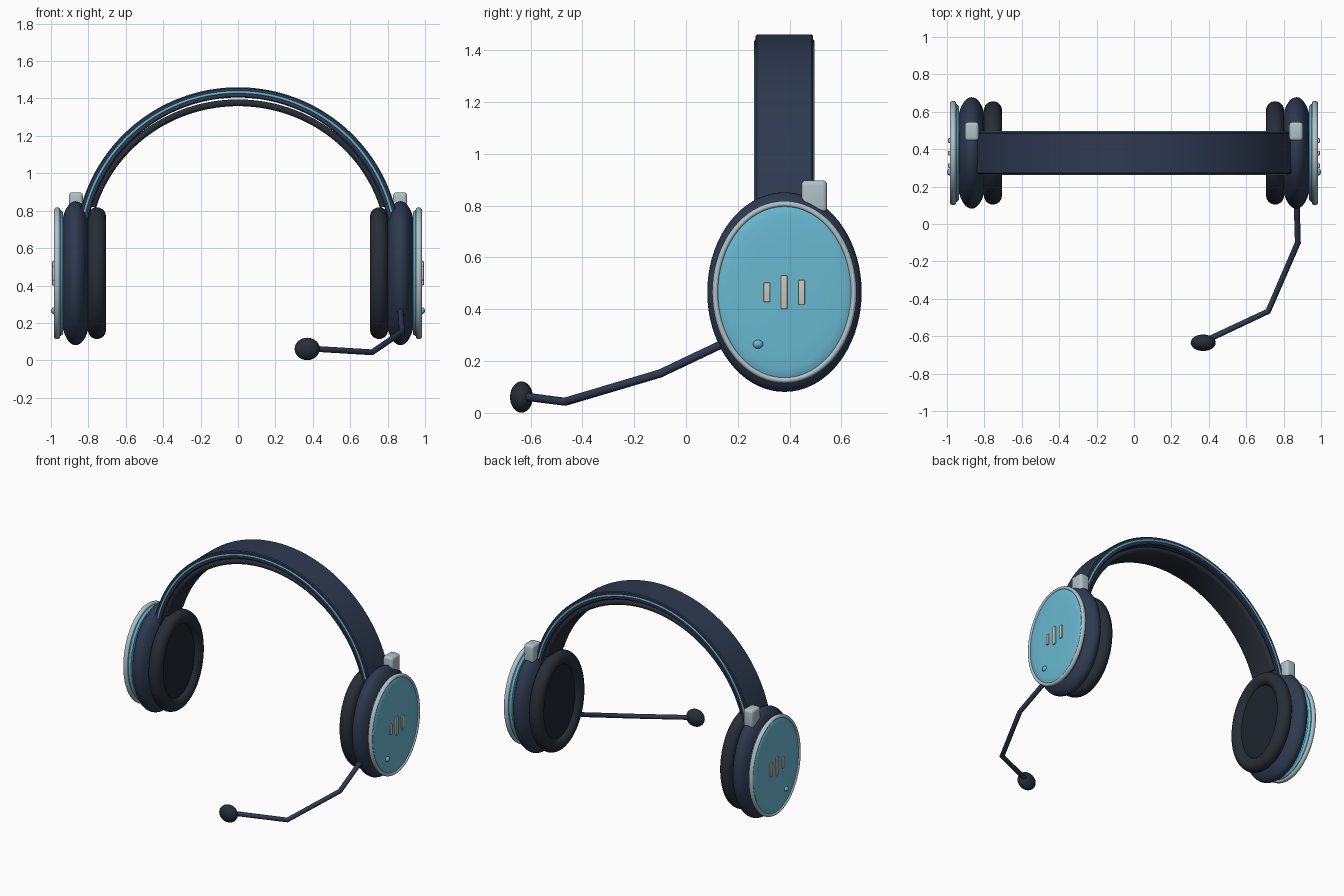
import bpy, bmesh, math
from mathutils import Vector

if "Cube" in bpy.data.objects:
    bpy.data.objects.remove(bpy.data.objects["Cube"])

CY, CZ = 0.38, 0.466          # centre of the ear cups in y and z


def material(name, rgb):
    m = bpy.data.materials.new(name)
    m.diffuse_color = (*rgb, 1)
    m.use_nodes = True
    m.node_tree.nodes["Principled BSDF"].inputs["Base Color"].default_value = m.diffuse_color
    return m


NAVY = material("navy", (0.027, 0.042, 0.08))
DARK = material("charcoal", (0.02, 0.027, 0.036))
PAD = material("inner_fabric", (0.012, 0.018, 0.026))
TEAL = material("teal", (0.14, 0.48, 0.63))
SILVER = material("silver", (0.43, 0.54, 0.58))
BEIGE = material("warm_grey", (0.6, 0.57, 0.5))


def finish(name, bm, mat, angle=40):
    bmesh.ops.recalc_face_normals(bm, faces=bm.faces)
    me = bpy.data.meshes.new(name)
    bm.to_mesh(me)
    bm.free()
    ob = bpy.data.objects.new(name, me)
    bpy.context.collection.objects.link(ob)
    me.materials.append(mat)
    bpy.ops.object.select_all(action='DESELECT')
    ob.select_set(True)
    bpy.context.view_layer.objects.active = ob
    bpy.ops.object.shade_smooth_by_angle(angle=math.radians(angle))
    return ob


def loft(name, rings, mat, closed=False):
    """Skin a list of point rings, capped at both ends or joined in a loop."""
    bm = bmesh.new()
    vs = [[bm.verts.new(p) for p in r] for r in rings]
    pairs = list(zip(vs, vs[1:])) + ([(vs[-1], vs[0])] if closed else [])
    for a, b in pairs:
        n = len(a)
        for i in range(n):
            bm.faces.new((a[i], a[(i + 1) % n], b[(i + 1) % n], b[i]))
    if not closed:
        bm.faces.new(vs[0])
        bm.faces.new(vs[-1])
    return finish(name, bm, mat)


def oval(name, side, profile, mat, closed=False, n=72):
    """Oval part around the ear axis; profile = (x, y radius, z radius)."""
    rings = [[(side * x, CY + a * math.cos(t), CZ + b * math.sin(t))
              for t in (2 * math.pi * i / n for i in range(n))] for x, a, b in profile]
    return loft(name, rings, mat, closed)


def tube_profile(x, a, b, rx, rr, n=24):
    return [(x + rx * math.cos(t), a + rr * math.sin(t), b + rr * math.sin(t))
            for t in (2 * math.pi * i / n for i in range(n))]


def block(name, centre, size, mat, bevel):
    bm = bmesh.new()
    bmesh.ops.create_cube(bm, size=1)
    bmesh.ops.scale(bm, vec=size, verts=bm.verts)
    bmesh.ops.translate(bm, vec=centre, verts=bm.verts)
    bmesh.ops.bevel(bm, geom=bm.edges[:], offset=bevel, segments=4,
                    profile=0.5, affect='EDGES')
    return finish(name, bm, mat)


def ball(name, centre, radii, mat):
    bm = bmesh.new()
    bmesh.ops.create_uvsphere(bm, u_segments=32, v_segments=20, radius=1)
    bmesh.ops.scale(bm, vec=radii, verts=bm.verts)
    bmesh.ops.translate(bm, vec=centre, verts=bm.verts)
    return finish(name, bm, mat)


def arch(name, rx, rz, section, mat, start, n=72):
    """Sweep a (y, inward offset) section over the head."""
    rings = []
    for i in range(n + 1):
        t = math.radians(start + (180 - 2 * start) * i / n)
        rings.append([((rx - d) * math.cos(t), y, 0.589 + (rz - d) * math.sin(t))
                      for y, d in section])
    return loft(name, rings, mat)


# ear cups, one per side
for side, tag in ((1, "right"), (-1, "left")):
    shell = []
    for i in range(25):
        t = math.pi * (0.001 + 0.998 * i / 24)
        d = 0.17 * (1 - math.sin(t))
        shell.append((0.868 - 0.078 * math.cos(t), 0.298 - d, 0.385 - d))
    oval(f"{tag}_cup_shell", side, shell, NAVY)
    oval(f"{tag}_ear_cushion", side, tube_profile(0.754, 0.228, 0.304, 0.048, 0.048), DARK, True)
    oval(f"{tag}_speaker_cover", side,
         [(0.738, 0.19, 0.265), (0.81, 0.19, 0.265)], PAD)
    oval(f"{tag}_outer_plate", side,
         [(0.935, 0.25, 0.325), (0.948, 0.262, 0.337), (0.972, 0.262, 0.337),
          (0.979, 0.25, 0.325), (0.983, 0.22, 0.295), (0.985, 0.15, 0.225)], TEAL)
    oval(f"{tag}_plate_rim", side, tube_profile(0.967, 0.267, 0.34, 0.016, 0.012), SILVER, True)

    # raised vents and indicator light
    for k, (y, z, h) in enumerate(((0.312, 0.465, 0.075), (0.379, 0.466, 0.13), (0.446, 0.465, 0.095))):
        block(f"{tag}_vent_bar_{k + 1}", (side * 0.983, y, z), (0.022, 0.025, h), BEIGE, 0.004)
    ball(f"{tag}_indicator_light", (side * 0.983, 0.278, 0.265), (0.017, 0.02, 0.017), TEAL)

    # hinge block above the cup
    block(f"{tag}_hinge", (side * 0.867, 0.495, 0.835), (0.075, 0.1, 0.125), SILVER, 0.018)

# headband, edge stripes and inner padding
arch("headband", 0.871, 0.871,
     [(0.268, 0.006), (0.274, 0), (0.485, 0), (0.491, 0.006),
      (0.491, 0.049), (0.485, 0.055), (0.274, 0.055), (0.268, 0.049)], NAVY, 11)
for y, tag in ((0.269, "front"), (0.490, "back")):
    circle = [(y + 0.006 * math.cos(k * math.pi / 5), 0.026 + 0.007 * math.sin(k * math.pi / 5))
              for k in range(10)]
    arch(f"{tag}_band_stripe", 0.871, 0.871, circle, TEAL, 14)
pad = [(0.38 + sy * (0.085 + 0.017 * math.cos(t)), 0.018 - 0.018 * math.sin(t))
       for sy, a0 in ((1, 90), (-1, -90))
       for t in (math.radians(a0 - sy * k * 22.5) if sy > 0 else math.radians(a0 + k * 22.5)
                 for k in range(9))]
arch("headband_padding", 0.83, 0.806, pad, DARK, 17)

# microphone boom and capsule
curve = bpy.data.curves.new("microphone_boom", 'CURVE')
curve.dimensions = '3D'
curve.bevel_depth = 0.016
curve.bevel_resolution = 4
curve.use_fill_caps = True
path = curve.splines.new('POLY')
points = [(0.868, 0.18, 0.285), (0.876, -0.10, 0.152), (0.717, -0.467, 0.043), (0.37, -0.63, 0.064)]
path.points.add(len(points) - 1)
for p, co in zip(path.points, points):
    p.co = (*co, 1)
boom = bpy.data.objects.new("microphone_boom", curve)
bpy.context.collection.objects.link(boom)
curve.materials.append(NAVY)
ball("microphone_capsule", (0.37, -0.635, 0.061), (0.067, 0.044, 0.06), DARK)
